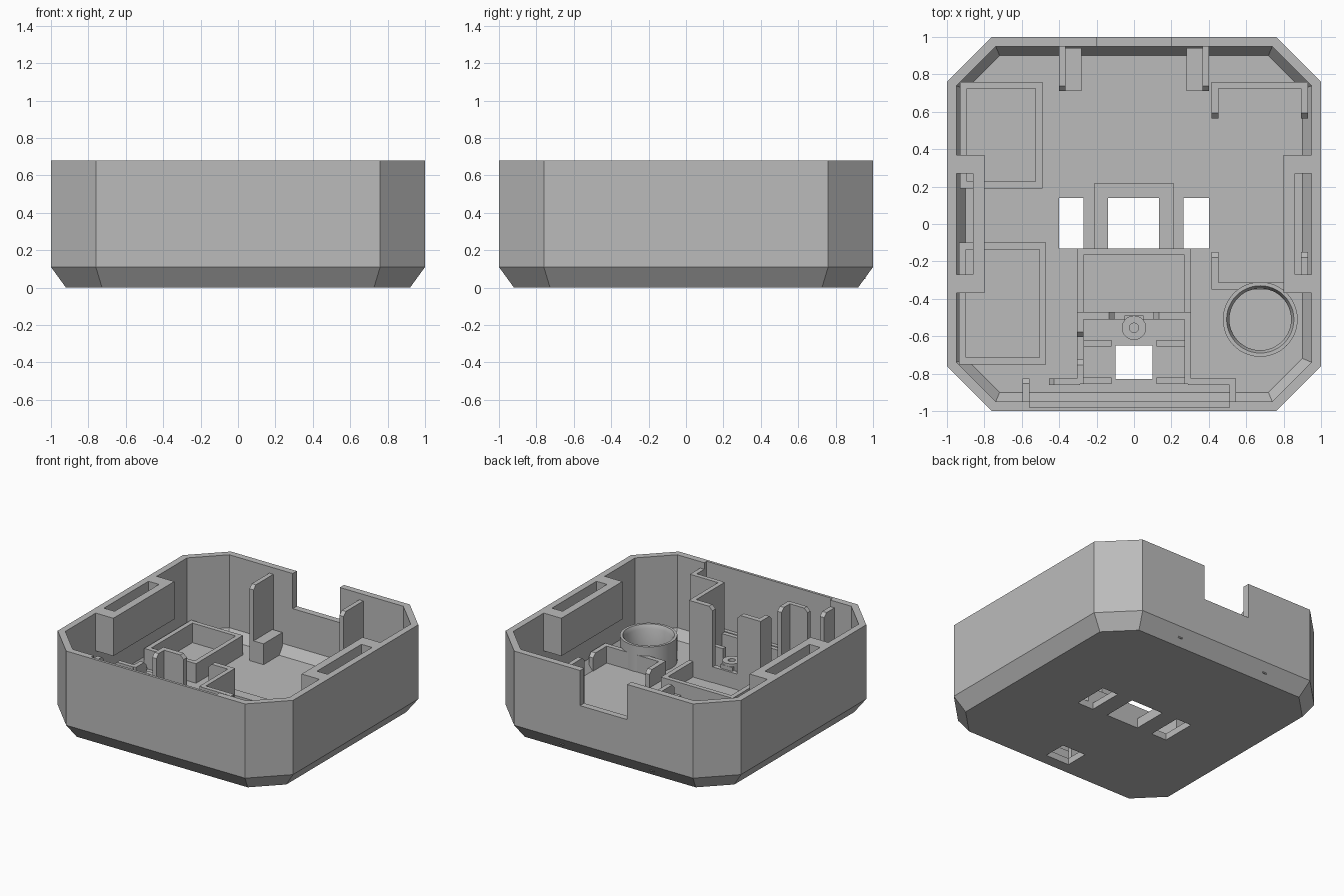
import bpy, bmesh, math

if "Cube" in bpy.data.objects:
    bpy.data.objects.remove(bpy.data.objects["Cube"])

grey = bpy.data.materials.new("plain grey")
grey.use_nodes = True
grey.diffuse_color = (0.5, 0.5, 0.5, 1)
grey.node_tree.nodes["Principled BSDF"].inputs["Base Color"].default_value = (0.5, 0.5, 0.5, 1)

FLOOR, BASE = 0.05, 0.046      # floor level, and where inner parts start
TOP, TALL, LOW = 0.68, 0.63, 0.18
T = 0.036                      # rib thickness


def finish(name, bm):
    bmesh.ops.recalc_face_normals(bm, faces=bm.faces)
    mesh = bpy.data.meshes.new(name)
    bm.to_mesh(mesh)
    bm.free()
    mesh.materials.append(grey)
    ob = bpy.data.objects.new(name, mesh)
    bpy.context.collection.objects.link(ob)
    return ob


def box(bm, x0, x1, y0, y1, z1, z0=BASE, tip=None):
    """Add a box; tip ('+x', '-y' ...) chamfers the top edge on that side."""
    vs = bmesh.ops.create_cube(bm, size=1)["verts"]
    for v in vs:
        v.co = (x1 if v.co.x > 0 else x0, y1 if v.co.y > 0 else y0, z1 if v.co.z > 0 else z0)
    if tip:
        axis = "xy".index(tip[1])
        side = ((x0, x1), (y0, y1))[axis][tip[0] == "+"]
        hit = [v for v in vs if abs(v.co[axis] - side) < 1e-5 and abs(v.co.z - z1) < 1e-5]
        edge = [e for e in hit[0].link_edges if e.other_vert(hit[0]) == hit[1]]
        bmesh.ops.bevel(bm, geom=edge, offset=0.028, segments=1, affect="EDGES")


def boxes(name, *specs):
    bm = bmesh.new()
    for s in specs:
        if isinstance(s[-1], str):
            box(bm, *s[:-1], tip=s[-1])
        else:
            box(bm, *s)
    return finish(name, bm)


def frame(name, x0, x1, y0, y1, z):
    """Low rectangular rib frame."""
    return boxes(name, (x0, x0 + T, y0, y1, z), (x1 - T, x1, y0, y1, z),
                 (x0 + T, x1 - T, y0, y0 + T, z), (x0 + T, x1 - T, y1 - T, y1, z))


def lathe(name, profile, x, y, segments=48):
    """Spin a closed radius/height profile into a ring."""
    bm = bmesh.new()
    rings = []
    for i in range(segments):
        a = 2 * math.pi * i / segments
        rings.append([bm.verts.new((x + r * math.cos(a), y + r * math.sin(a), z)) for r, z in profile])
    n = len(profile)
    for i in range(segments):
        a, b = rings[i], rings[(i + 1) % segments]
        for j in range(n):
            k = (j + 1) % n
            bm.faces.new((a[j], b[j], b[k], a[k]))
    ob = finish(name, bm)
    bpy.context.view_layer.objects.active = ob
    ob.select_set(True)
    bpy.ops.object.shade_smooth_by_angle(angle=math.radians(30))
    ob.select_set(False)


# Octagonal tray shell, lofted from the outside bottom round to the floor
def octagon(bm, inset, z):
    s, c = 1 - inset, 0.76 - inset * math.tan(math.pi / 8)
    pts = [(c, -s), (s, -c), (s, c), (c, s), (-c, s), (-s, c), (-s, -c), (-c, -s)]
    return [bm.verts.new((x, y, z)) for x, y in pts]


bm = bmesh.new()
levels = [(0.08, 0), (0, 0.11), (0, TOP), (0.05, TOP), (0.05, 0.12), (0.1, FLOOR)]
loops = [octagon(bm, *lv) for lv in levels]
for a, b in zip(loops, loops[1:]):
    for i in range(8):
        j = (i + 1) % 8
        bm.faces.new((a[i], a[j], b[j], b[i]))
bm.faces.new(loops[0])
bm.faces.new(loops[-1])
shell = finish("tray_shell", bm)

# Cut the floor windows, the back notch and the thinned front wall
cutter = boxes("shell_cutter",
               (-0.40, -0.27, -0.13, 0.14, 0.3, -0.1), (-0.14, 0.135, -0.13, 0.14, 0.3, -0.1),
               (0.265, 0.40, -0.13, 0.14, 0.3, -0.1), (-0.10, 0.10, -0.83, -0.65, 0.3, -0.1),
               (-0.20, 0.20, 0.93, 1.1, 0.8, 0.41), (-0.56, 0.51, -0.98, -0.92, 0.8, 0.2))
cutter.hide_render = True
mod = shell.modifiers.new("openings", "BOOLEAN")
mod.operation, mod.solver, mod.object = "DIFFERENCE", "EXACT", cutter
bpy.context.view_layer.objects.active = shell
bpy.ops.object.modifier_apply(modifier=mod.name)
bpy.data.objects.remove(cutter)

# Mirrored parts: slotted side brackets and back posts
for side, s in (("left", 1), ("right", -1)):
    def mx(a, b, *rest):
        return (min(s * a, s * b), max(s * a, s * b), *rest)
    boxes(side + "_slot_bracket",
          mx(0.80, 0.86, -0.37, 0.37, TOP, 0.39),
          mx(0.86, 0.97, 0.27, 0.37, TOP, 0.39),
          mx(0.86, 0.97, -0.37, -0.27, TOP, 0.39))
    boxes(side + "_back_post",
          mx(0.365, 0.40, 0.71, 0.96, TALL, BASE, "-y"),
          mx(0.28, 0.365, 0.71, 0.94, 0.21))
    boxes(side + "_switch_clips",
          mx(0.12, 0.27, -0.655, -0.62, 0.25),
          mx(0.12, 0.27, -0.855, -0.82, 0.25))

# Low frames on the right half
frame("back_right_frame", -0.93, -0.49, 0.19, 0.76, 0.2)
frame("front_right_frame", -0.935, -0.47, -0.75, -0.10, 0.2)

# Open frame on the left half
boxes("left_open_frame",
      (0.415, 0.93, 0.76 - T, 0.76, LOW), (0.415, 0.93, -0.35, -0.35 + T, LOW),
      *[(x, x + T, 0.565, 0.74, LOW, BASE, "-y") for x in (0.415, 0.894)],
      *[(x, x + T, -0.34, -0.15, LOW, BASE, "+y") for x in (0.415, 0.894)])

# Raised pad around the middle window
boxes("window_pad", (-0.21, -0.14, -0.13, 0.22, 0.075), (0.135, 0.21, -0.13, 0.22, 0.075),
      (-0.14, 0.135, 0.14, 0.22, 0.075))

# Central pocket with low ribs and tall front guards
frame("central_pocket", -0.305, 0.305, -0.51, -0.13, 0.17)
boxes("pocket_guards",
      (-0.305, -0.105, -0.51, -0.47, TALL, BASE, "+x"),
      (0.105, 0.305, -0.51, -0.47, TALL, BASE, "-x"),
      (-0.305, -0.27, -0.605, -0.49, TALL, BASE, "-y"),
      (0.27, 0.305, -0.855, -0.49, TALL),
      (-0.305, -0.27, -0.73, -0.60, 0.17))
boxes("front_guards",
      (-0.305, -0.27, -0.855, -0.725, TALL, BASE, "+y"),
      (-0.455, -0.29, -0.86, -0.825, TALL, BASE, "-x"),
      (0.29, 0.545, -0.86, -0.825, TALL),
      (0.51, 0.545, -0.955, -0.84, TALL, 0.06),
      (-0.597, -0.56, -0.955, -0.825, TALL, 0.06, "+y"))

# Screw boss and round holder ring
boxes("boss_web", (-0.05, 0.05, -0.53, -0.49, 0.2))
lathe("screw_boss", [(0.025, BASE), (0.065, BASE), (0.065, 0.22), (0.025, 0.22)], 0, -0.555, 32)
lathe("round_holder", [(0.165, BASE), (0.2, BASE), (0.2, 0.25), (0.18, 0.25), (0.165, 0.22)], 0.675, -0.51)
